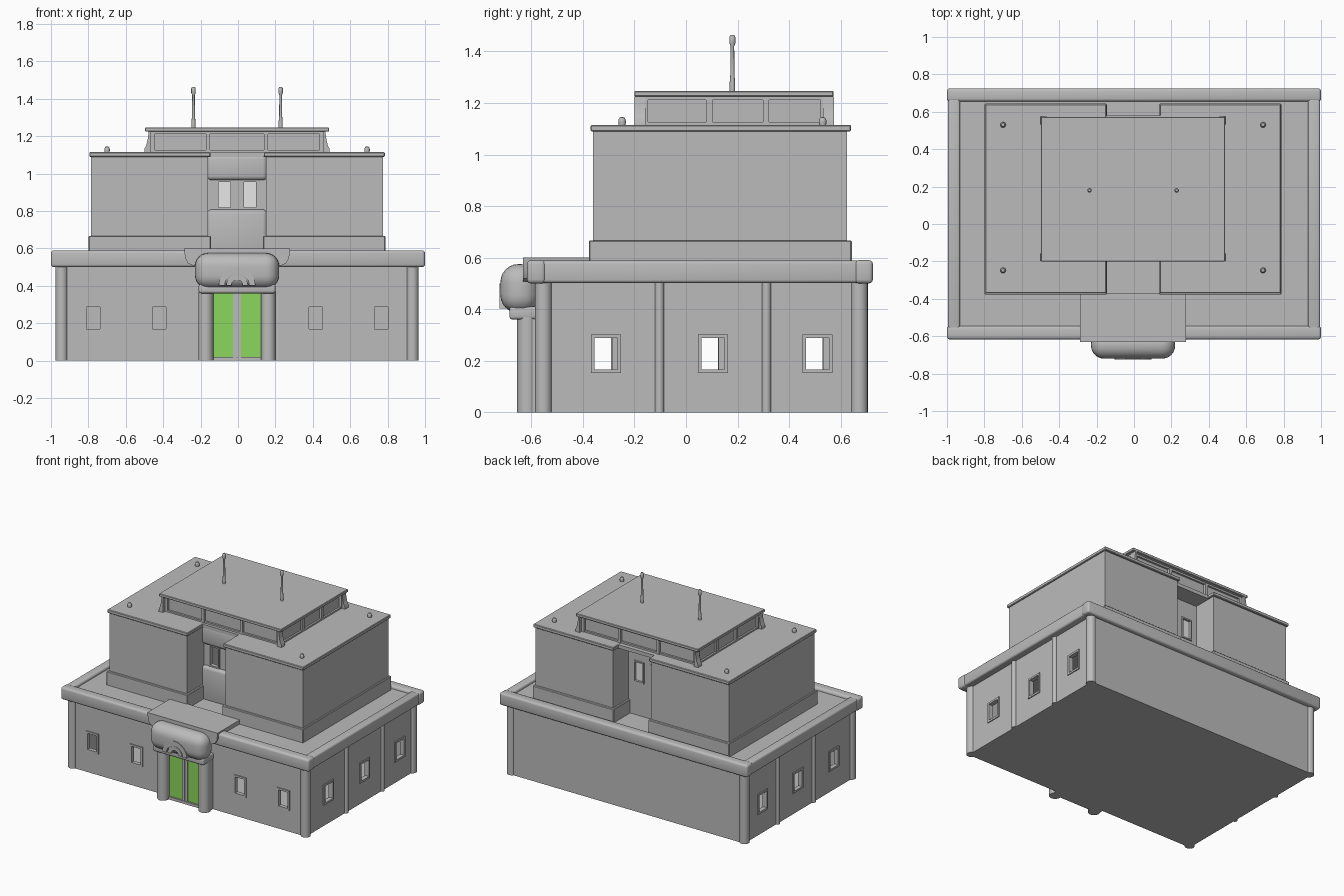
import bpy, bmesh, math
from mathutils import Matrix, Vector

if "Cube" in bpy.data.objects:
    bpy.data.objects.remove(bpy.data.objects["Cube"])

C = -0.005  # centre line of the building in x


def material(name, rgb):
    m = bpy.data.materials.new(name)
    m.diffuse_color = (*rgb, 1)
    m.use_nodes = True
    m.node_tree.nodes["Principled BSDF"].inputs["Base Color"].default_value = m.diffuse_color
    return m


GREY = material("concrete_grey", (0.5, 0.5, 0.5))
GREEN = material("door_green", (0.26, 0.68, 0.11))
WHITE = material("pane_white", (1, 1, 1))


def finish(name, bm, mat=GREY):
    bmesh.ops.recalc_face_normals(bm, faces=bm.faces)
    me = bpy.data.meshes.new(name)
    bm.to_mesh(me)
    bm.free()
    me.materials.append(mat)
    ob = bpy.data.objects.new(name, me)
    bpy.context.collection.objects.link(ob)
    return ob


def add_box(bm, x0, x1, y0, y1, z0, z1):
    mid = Vector(((x0 + x1) / 2, (y0 + y1) / 2, (z0 + z1) / 2))
    size = Matrix.Diagonal((x1 - x0, y1 - y0, z1 - z0, 1))
    bmesh.ops.create_cube(bm, size=1, matrix=Matrix.Translation(mid) @ size)


def box(name, *dims, mat=GREY, bevel=0, segments=3):
    bm = bmesh.new()
    add_box(bm, *dims)
    if bevel:
        bmesh.ops.bevel(bm, geom=bm.edges[:], offset=bevel, segments=segments,
                        profile=0.5, affect='EDGES', clamp_overlap=True)
    return finish(name, bm, mat)


def lathe(name, x, y, profile, sides=20):
    """Turned part from (radius, z) points."""
    bm = bmesh.new()
    rings = [[bm.verts.new((x + r * math.cos(2 * math.pi * i / sides),
                            y + r * math.sin(2 * math.pi * i / sides), z))
              for i in range(sides)] for r, z in profile]
    for a, b in zip(rings, rings[1:]):
        for i in range(sides):
            j = (i + 1) % sides
            bm.faces.new((a[i], a[j], b[j], b[i]))
    bm.faces.new(rings[0])
    bm.faces.new(rings[-1])
    return finish(name, bm)


def prism(name, points, y0, y1):
    """Outline in x and z, pushed along y."""
    bm = bmesh.new()
    face = bm.faces.new([bm.verts.new((x, y0, z)) for x, z in points])
    out = bmesh.ops.extrude_face_region(bm, geom=[face])
    bmesh.ops.translate(bm, vec=(0, y1 - y0, 0),
                        verts=[v for v in out["geom"] if isinstance(v, bmesh.types.BMVert)])
    return finish(name, bm)


def cut_wall(name, dims, holes):
    """Wall with through openings."""
    wall = box(name, *dims)
    bm = bmesh.new()
    for h in holes:
        add_box(bm, *h)
    cutter = finish(name + "_cutter", bm)
    cutter.hide_render = True
    mod = wall.modifiers.new("openings", 'BOOLEAN')
    mod.operation, mod.solver, mod.object = 'DIFFERENCE', 'EXACT', cutter
    bpy.context.view_layer.objects.active = wall
    bpy.ops.object.modifier_apply(modifier=mod.name)
    bpy.data.objects.remove(cutter)


def frame(name, along, c, w, z0, z1, d0, d1, t=0.014):
    """Four-bar window frame running along x or y, from depth d0 to d1."""
    bm = bmesh.new()
    bars = [(c - w, c - w + t, z0, z1), (c + w - t, c + w, z0, z1),
            (c - w + t, c + w - t, z0, z0 + t), (c - w + t, c + w - t, z1 - t, z1)]
    for a0, a1, b0, b1 in bars:
        if along == 'x':
            add_box(bm, a0, a1, d0, d1, b0, b1)
        else:
            add_box(bm, d0, d1, a0, a1, b0, b1)
    finish(name, bm)


# Ground floor: floor, four walls and window frames
box("floor", C - 0.925, C + 0.925, -0.545, 0.67, 0.0, 0.012)
front_x = (-0.775, -0.42, 0.415, 0.765)
holes = [(x - 0.042, x + 0.042, -0.7, -0.4, 0.163, 0.292) for x in front_x]
cut_wall("front_wall", (C - 0.95, C + 0.95, -0.567, -0.537, 0, 0.51),
         holes + [(C - 0.13, C + 0.13, -0.7, -0.4, 0.02, 0.36)])
for x in front_x:
    frame("front_window_frame", 'x', x, 0.05, 0.155, 0.30, -0.574, -0.545)
box("back_wall", C - 0.95, C + 0.95, 0.66, 0.692, 0, 0.51)
for s in (-1, 1):
    shift = -0.025 if s < 0 else 0
    side_y = [y + shift for y in (-0.31, 0.105, 0.51)]
    a, b = sorted((C + s * 0.95, C + s * 0.92))
    cut_wall("side_wall", (a, b, -0.537, 0.66, 0, 0.51),
             [(a - 0.1, b + 0.1, y - 0.047, y + 0.047, 0.163, 0.292) for y in side_y])
    a, b = sorted((C + s * 0.957, C + s * 0.93))
    for y in side_y:
        frame("side_window_frame", 'y', y, 0.058, 0.153, 0.302, a, b)
    # Corner columns and half-round pilasters
    for y in (-0.553, 0.672):
        lathe("corner_column", C + s * 0.938, y, [(0.033, 0), (0.033, 0.51)])
    for y in (-0.103, 0.312):
        lathe("side_pilaster", C + s * 0.948, y, [(0.018, 0), (0.018, 0.51)], 16)
    # Cornice along the sides
    a, b = sorted((s * 0.93, s * 0.995))
    box("side_cornice", a, b, -0.60, 0.71, 0.502, 0.588, bevel=0.012)

# Cornice along front and back, and the roof deck inside it
box("front_cornice", -1, 1, -0.617, -0.545, 0.50, 0.59, bevel=0.015)
box("back_cornice", -1, 1, 0.655, 0.725, 0.50, 0.59, bevel=0.015)
box("roof_deck", -0.95, 0.95, -0.56, 0.67, 0.505, 0.568)

# Porch slab with flared sides
prism("porch_slab", [(C - 0.283, 0.60), (C + 0.283, 0.60), (C + 0.278, 0.55),
                     (C + 0.262, 0.52), (C + 0.235, 0.508), (C - 0.235, 0.508),
                     (C - 0.262, 0.52), (C - 0.278, 0.55)], -0.632, -0.37)

# Entrance: rounded canopy, lintel, columns, doors
box("canopy", C - 0.225, C + 0.225, -0.72, -0.57, 0.385, 0.575, bevel=0.07, segments=6)
box("canopy_lintel", C - 0.205, C + 0.205, -0.685, -0.56, 0.36, 0.41, bevel=0.012)


def half_ring(name, r0, r1, y0, y1, n=16):
    ang = [math.pi * i / n for i in range(n + 1)]
    pts = [(C + r1 * math.cos(t), 0.402 + r1 * math.sin(t)) for t in ang]
    pts += [(C + r0 * math.cos(t), 0.402 + r0 * math.sin(t)) for t in reversed(ang)]
    prism(name, pts, y0, y1)


half_ring("canopy_arch_outer", 0.065, 0.098, -0.724, -0.65)
half_ring("canopy_arch_inner", 0.03, 0.058, -0.722, -0.65)
for s in (-1, 1):
    lathe("entrance_column", C + s * 0.167, -0.615, [(0.04, 0), (0.04, 0.37)], 24)
    a, b = sorted((C + s * 0.13, C + s * 0.2))
    box("entrance_jamb", a, b, -0.61, -0.55, 0, 0.37)
    a, b = sorted((C + s * 0.02, C + s * 0.132))
    box("door_leaf", a, b, -0.598, -0.588, 0.02, 0.365, mat=GREEN)
    a, b = sorted((C + s * 0.003, C + s * 0.022))
    box("door_stile", a, b, -0.606, -0.58, 0.012, 0.365)
box("door_core", C - 0.004, C + 0.004, -0.598, -0.585, 0.012, 0.365)
box("door_sill", C - 0.135, C + 0.135, -0.61, -0.53, 0, 0.02)

# Twin upper blocks with plinth and cap
for s in (-1, 1):
    def span(u, v):
        return sorted((C + s * u, C + s * v))
    box("upper_plinth", *span(0.14, 0.793), -0.377, 0.643, 0.56, 0.667, bevel=0.004, segments=1)
    box("upper_block", *span(0.155, 0.78), -0.36, 0.625, 0.66, 1.095)
    box("upper_cap", *span(0.143, 0.79), -0.37, 0.64, 1.09, 1.115, bevel=0.004, segments=1)
    # Small roof knobs
    for y in (-0.248, 0.53):
        lathe("roof_knob", C + s * 0.695, y, [(0.013, 1.11), (0.015, 1.125), (0.014, 1.135),
                                              (0.009, 1.143), (0.002, 1.146)], 12)

# Link between the blocks: front and back walls with paired windows
win_x = (C - 0.068, C + 0.068)
link_holes = [(x - 0.034, x + 0.034, -1, 1, 0.817, 0.955) for x in win_x]
cut_wall("link_front_wall", (C - 0.16, C + 0.16, -0.165, -0.14, 0.56, 1.10), link_holes)
cut_wall("link_back_wall", (C - 0.16, C + 0.16, 0.425, 0.45, 0.56, 1.10), link_holes)
for x in win_x:
    frame("link_front_frame", 'x', x, 0.042, 0.808, 0.964, -0.172, -0.15, 0.01)
    frame("link_back_frame", 'x', x, 0.042, 0.808, 0.964, 0.435, 0.457, 0.01)
    box("link_back_pane", x - 0.036, x + 0.036, 0.434, 0.441, 0.81, 0.96, mat=WHITE)
box("link_front_apron", C - 0.16, C + 0.16, -0.19, -0.14, 0.55, 0.808, bevel=0.022)
box("link_front_header", C - 0.16, C + 0.16, -0.19, -0.14, 0.965, 1.10, bevel=0.022)
box("link_roof", C - 0.15, C + 0.15, -0.195, 0.58, 1.088, 1.114)

# Rooftop lantern: recessed panels, rails, mullions, corner brackets and slab
box("lantern_core", C - 0.455, C + 0.455, -0.16, 0.535, 1.11, 1.23)
for z0, z1 in ((1.112, 1.126), (1.212, 1.226)):
    box("lantern_rail", C - 0.468, C + 0.468, -0.174, 0.549, z0, z1)
for s in (-1, 1):
    for y in (-0.167, 0.542):
        box("lantern_mullion", C + s * 0.155 - 0.01, C + s * 0.155 + 0.01,
            y - 0.012, y + 0.012, 1.115, 1.22)
        sy = -1 if y < 0 else 1
        box("lantern_corner_post", *sorted((C + s * 0.44, C + s * 0.472)),
            *sorted((y - sy * 0.02, y + sy * 0.01)), 1.112, 1.226)
        prism("lantern_bracket", [(C + s * 0.46, 1.112), (C + s * 0.495, 1.112),
                                  (C + s * 0.494, 1.135), (C + s * 0.486, 1.148),
                                  (C + s * 0.478, 1.18), (C + s * 0.472, 1.226),
                                  (C + s * 0.46, 1.226)],
              *sorted((y - sy * 0.01, y + sy * 0.032)))
    for y in (0.09, 0.31):
        box("lantern_side_mullion", *sorted((C + s * 0.44, C + s * 0.468)),
            y - 0.012, y + 0.012, 1.115, 1.22)
    # Antenna
    lathe("antenna", C + s * 0.233, 0.18, [(0.011, 1.24), (0.0105, 1.28), (0.008, 1.31),
                                           (0.007, 1.42), (0.012, 1.432), (0.012, 1.455),
                                           (0.007, 1.464)], 12)
box("lantern_slab", C - 0.492, C + 0.492, -0.2, 0.572, 1.225, 1.246, bevel=0.003, segments=1)

# Smooth the round parts, keep hard edges
bpy.ops.object.select_all(action='DESELECT')
for ob in bpy.context.scene.objects:
    ob.select_set(True)
    bpy.context.view_layer.objects.active = ob
bpy.ops.object.shade_smooth_by_angle(angle=math.radians(32))
